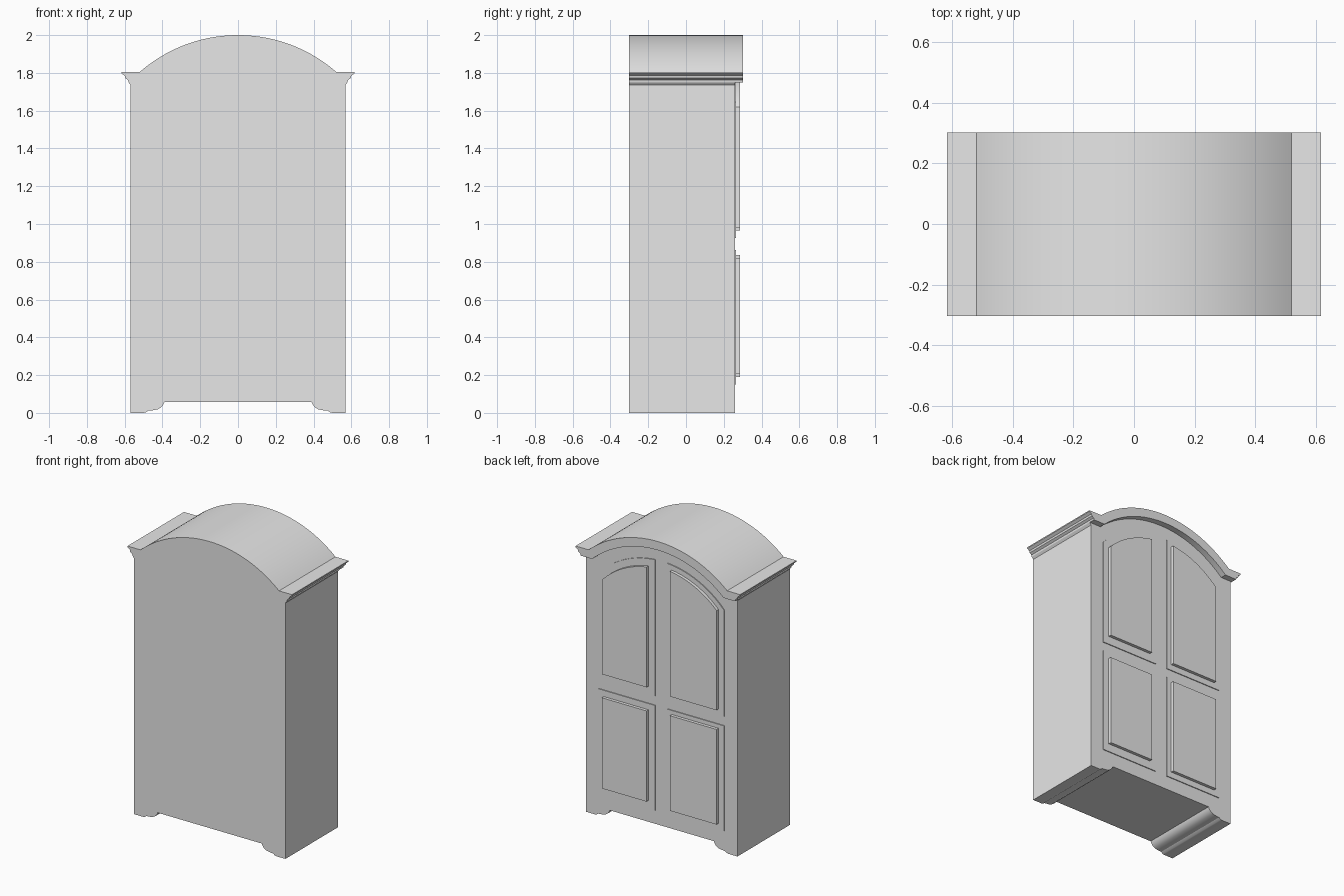
import bpy
import bmesh
from math import sqrt, asin, sin, cos, radians

cube = bpy.data.objects.get("Cube")
if cube:
    bpy.data.objects.remove(cube, do_unlink=True)

grey = bpy.data.materials.new("plain grey")
grey.use_nodes = True
grey.diffuse_color = (0.8, 0.8, 0.8, 1)
grey.node_tree.nodes["Principled BSDF"].inputs["Base Color"].default_value = (0.8, 0.8, 0.8, 1)

ARCH_Z = 1.209    # shared centre height of every arch
TOP_R = 0.791     # outer roof arch
BACK, FACE, LIP = -0.303, 0.26, 0.302


def arc(radius, x0, x1, steps):
    """Points on an arch from x0 to x1."""
    a0, a1 = asin(x0 / radius), asin(x1 / radius)
    angles = [a0 + (a1 - a0) * i / steps for i in range(steps + 1)]
    return [(radius * sin(a), ARCH_Z + radius * cos(a)) for a in angles]


def mirrored(half):
    """Right half of an outline, followed by its left half."""
    return half + [(-x, z) for x, z in reversed(half)]


def extrude(name, outline, y0, y1):
    """Solid made by pushing an x-z outline from y0 to y1."""
    bm = bmesh.new()
    face = bm.faces.new([bm.verts.new((x, y0, z)) for x, z in outline])
    moved = bmesh.ops.extrude_face_region(bm, geom=[face])["geom"]
    verts = [v for v in moved if isinstance(v, bmesh.types.BMVert)]
    bmesh.ops.translate(bm, verts=verts, vec=(0, y1 - y0, 0))
    bmesh.ops.recalc_face_normals(bm, faces=bm.faces)
    mesh = bpy.data.meshes.new(name)
    bm.to_mesh(mesh)
    bm.free()
    mesh.materials.append(grey)
    obj = bpy.data.objects.new(name, mesh)
    bpy.context.collection.objects.link(obj)
    bpy.ops.object.select_all(action="DESELECT")
    obj.select_set(True)
    bpy.context.view_layer.objects.active = obj
    bpy.ops.object.shade_smooth_by_angle(angle=radians(25))
    return obj


# Cabinet body with scrolled feet, stepped cornice and arched roof
foot = [(0.39, 0.057), (0.395, 0.045), (0.407, 0.03), (0.425, 0.019),
        (0.45, 0.014), (0.475, 0.012), (0.49, 0.002), (0.50, 0)]
cornice = [(0.58, 1.75), (0.582, 1.762), (0.597, 1.772), (0.6, 1.785),
           (0.617, 1.797), (0.617, 1.805)]
roof = arc(TOP_R, 0.52, 0, 20)
roof_half = roof[:-1]
crest = [roof[-1]]


def closed(half):
    return half + crest + [(-x, z) for x, z in reversed(half)]


extrude("cabinet_body",
        closed(foot + [(0.568, 0), (0.568, 1.735)] + cornice + roof_half), BACK, FACE)

# Arched lip that overhangs the doors
LIP_R = 0.732
lip_x = sqrt(LIP_R ** 2 - (1.75 - ARCH_Z) ** 2)
under = arc(LIP_R, -lip_x, lip_x, 32)
right_half = cornice + roof_half
extrude("cornice_lip",
        under + right_half + crest + [(-x, z) for x, z in reversed(right_half)],
        FACE - 0.01, LIP)


def arched(x0, x1, z0, radius):
    return [(x1, z0), (x0, z0)] + arc(radius, x0, x1, 14)


def rectangle(x0, x1, z0, z1):
    return [(x0, z0), (x1, z0), (x1, z1), (x0, z1)]


# Doors with thin leaves and raised panels; the right panels are a touch larger
for side, s, grow in (("left", 1, 0), ("right", -1, 0.015)):
    def place(outline):
        return [(s * x, z) for x, z in outline]

    inner, outer = 0.095 - grow, 0.43
    extrude(side + "_upper_door", place(arched(0.045, 0.472, 0.925, 0.643)),
            FACE - 0.01, FACE + 0.006)
    extrude(side + "_lower_door", place(rectangle(0.045, 0.472, 0.15, 0.862)),
            FACE - 0.01, FACE + 0.006)
    extrude(side + "_upper_panel",
            place(arched(inner, outer, 0.98 - grow, 0.595 + grow)),
            FACE - 0.01, FACE + 0.027)
    extrude(side + "_lower_panel",
            place(rectangle(inner, outer, 0.205 - grow, 0.82 + grow)),
            FACE - 0.01, FACE + 0.027)
